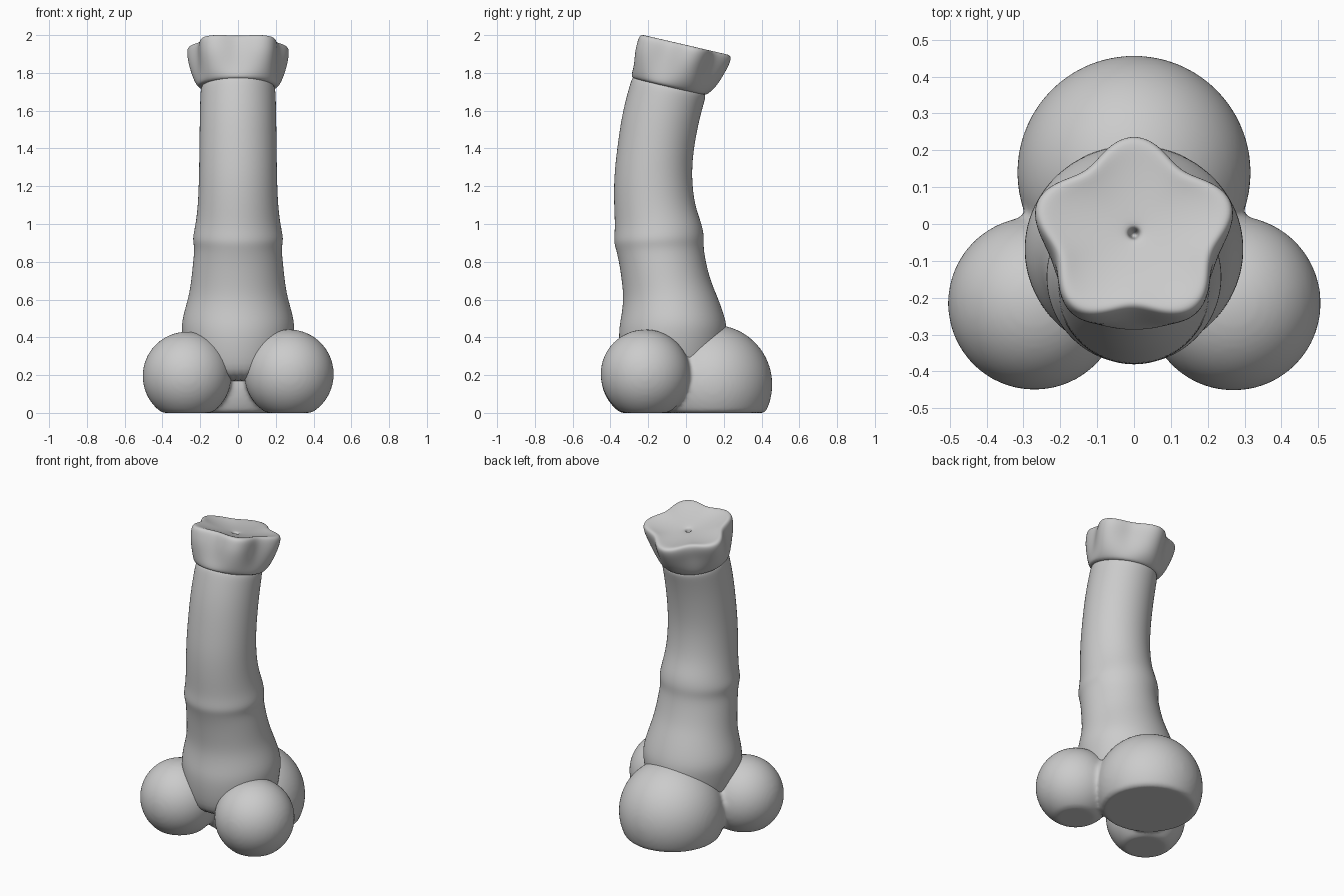
import bpy, bmesh
from math import sin, cos, pi, radians, hypot, atan2

if "Cube" in bpy.data.objects:
    bpy.data.objects.remove(bpy.data.objects["Cube"])

SEG = 40


def loft(name, rings):
    """Skin rings of (cy, cz, tilt, rx, ry, lobe) into a smooth closed body."""
    bm = bmesh.new()
    loops = []
    for cy, cz, tilt, rx, ry, lobe in rings:
        loop = []
        for i in range(SEG):
            a = 2 * pi * i / SEG
            k = 1 + lobe * cos(5 * (a - pi / 2))
            v = ry * k * sin(a)
            loop.append(bm.verts.new((rx * k * cos(a), cy + v * cos(tilt), cz - v * sin(tilt))))
        loops.append(loop)
    for lo, hi in zip(loops, loops[1:]):
        for i in range(SEG):
            j = (i + 1) % SEG
            bm.faces.new((lo[i], lo[j], hi[j], hi[i]))
    bm.faces.new(loops[0][::-1])
    bm.faces.new(loops[-1])
    return finish(name, bm)


def finish(name, bm):
    me = bpy.data.meshes.new(name)
    for f in bm.faces:
        f.smooth = True
    bm.to_mesh(me)
    bm.free()
    ob = bpy.data.objects.new(name, me)
    bpy.context.collection.objects.link(ob)
    return ob


# Curved shaft: front edge (y, z), back edge (y, z), half width
profile = [
    (-.30, .16, .15, .16, .22), (-.345, .25, .20, .24, .27),
    (-.36, .42, .215, .40, .298), (-.345, .50, .218, .48, .30),
    (-.33, .60, .165, .62, .262), (-.34, .70, .13, .70, .248),
    (-.355, .80, .105, .80, .238), (-.372, .87, .092, .88, .230),
    (-.384, .91, .097, .93, .243), (-.375, .98, .085, 1.0, .226),
    (-.382, 1.10, .045, 1.10, .212), (-.382, 1.25, .03, 1.25, .207),
    (-.365, 1.40, .038, 1.38, .205), (-.34, 1.58, .065, 1.53, .203),
    (-.30, 1.73, .095, 1.64, .20), (-.288, 1.765, .105, 1.675, .197),
    (-.27, 1.80, .10, 1.71, .18),
]
rings = []
for y0, z0, y1, z1, w in profile:
    rings.append(((y0 + y1) / 2, (z0 + z1) / 2, atan2(z0 - z1, y1 - y0),
                  w, hypot(y1 - y0, z1 - z0) / 2, 0))
shaft = loft("shaft", rings)

# Flared five-lobed head with a dished top and centre hole: y, z, radius, lobe
head = [
    (-.092, 1.720, .185, 0), (-.090, 1.732, .209, 0), (-.068, 1.78, .226, .05),
    (-.048, 1.86, .240, .10), (-.030, 1.91, .245, .11), (-.020, 1.946, .242, .12),
    (-.018, 1.956, .222, .12), (-.020, 1.943, .18, .08), (-.022, 1.928, .10, 0),
    (-.024, 1.922, .025, 0), (-.026, 1.915, .014, 0), (-.030, 1.87, .008, 0),
]
t = radians(13)
flared_head = loft("flared_head", [(y, z, t, r * 1.04, r, l) for y, z, r, l in head])

for ob in (shaft, flared_head):
    sub = ob.modifiers.new("smooth", 'SUBSURF')
    sub.levels = sub.render_levels = 2

# Three balls flattened on the floor, blended where they meet
bm = bmesh.new()
for x, y, z, r in ((-.27, -.215, .195, .235), (.27, -.215, .205, .237), (0, .14, .15, .317)):
    res = bmesh.ops.create_uvsphere(bm, u_segments=64, v_segments=40, radius=r)
    for v in res["verts"]:
        v.co.x += x
        v.co.y += y
        v.co.z = max(v.co.z + z, 0.0)
base = finish("base_balls", bm)
rm = base.modifiers.new("blend", 'REMESH')
rm.mode = 'VOXEL'
rm.voxel_size = 0.012
rm.use_smooth_shade = True
sm = base.modifiers.new("relax", 'SMOOTH')
sm.factor = 0.5
sm.iterations = 10
